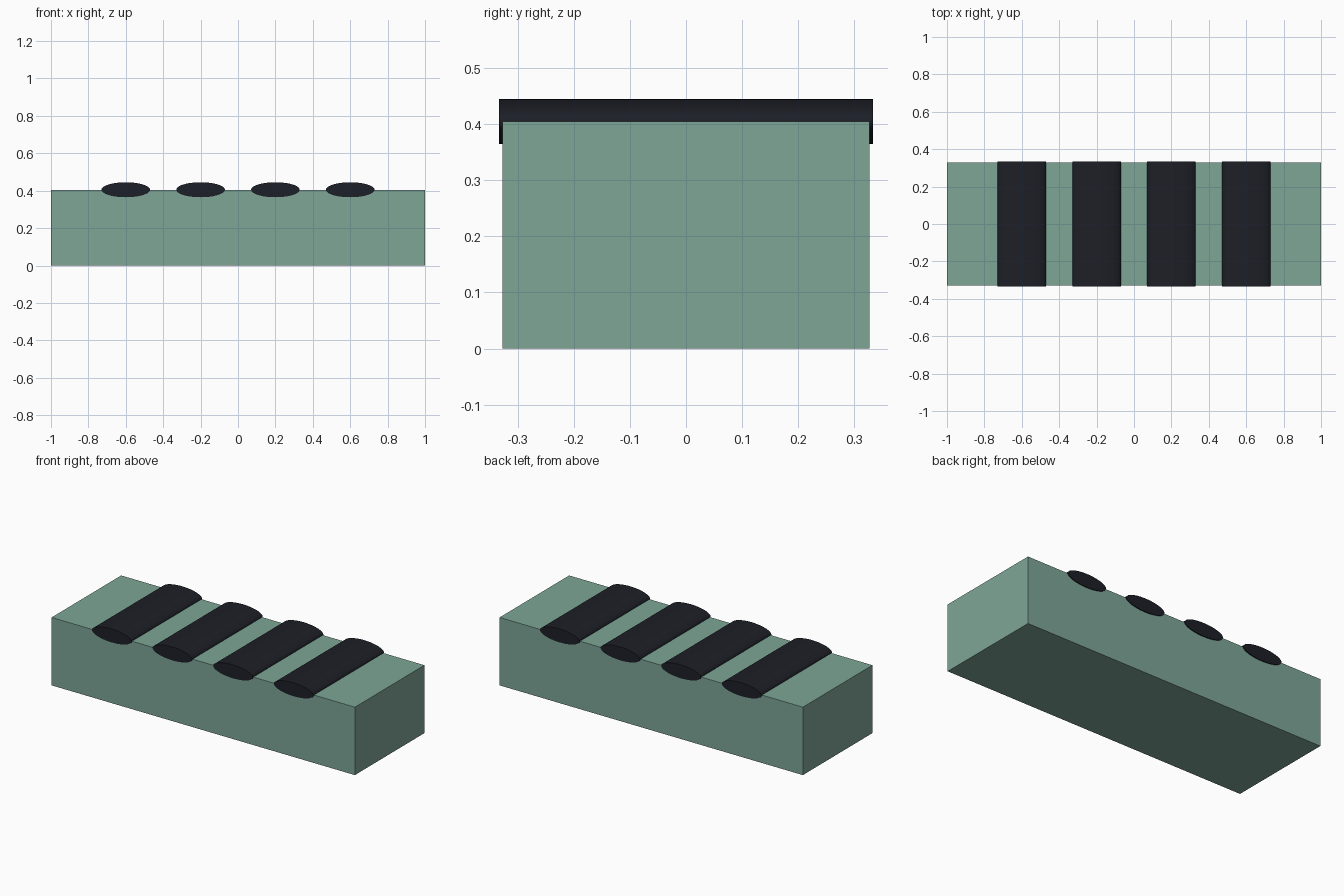
import bpy
import math

if "Cube" in bpy.data.objects:
    bpy.data.objects.remove(bpy.data.objects["Cube"])


def paint(obj, name, color):
    mat = bpy.data.materials.get(name) or bpy.data.materials.new(name)
    mat.diffuse_color = color
    mat.use_nodes = True
    mat.node_tree.nodes["Principled BSDF"].inputs["Base Color"].default_value = mat.diffuse_color
    obj.data.materials.append(mat)


LENGTH, DEPTH, HEIGHT = 2.0, 0.655, 0.405

# Rectangular block body
bpy.ops.mesh.primitive_cube_add(size=1, location=(0, 0, HEIGHT / 2))
body = bpy.context.object
body.name = "block_body"
body.scale = (LENGTH, DEPTH, HEIGHT)
bpy.ops.object.transform_apply(location=False, rotation=False, scale=True)
paint(body, "sage_green", (0.21, 0.38, 0.31, 1))

# Flattened dark rollers set half into the top, running front to back
for i in range(4):
    bpy.ops.mesh.primitive_cylinder_add(
        vertices=48, radius=1, depth=0.666,
        location=(-0.6 + 0.4 * i, 0, HEIGHT), rotation=(math.pi / 2, 0, 0))
    roller = bpy.context.object
    roller.name = f"top_roller_{i + 1}"
    roller.scale = (0.13, 0.04, 1)
    bpy.ops.object.transform_apply(location=False, rotation=True, scale=True)
    bpy.ops.object.shade_smooth_by_angle(angle=math.radians(40))
    paint(roller, "near_black", (0.012, 0.014, 0.02, 1))
